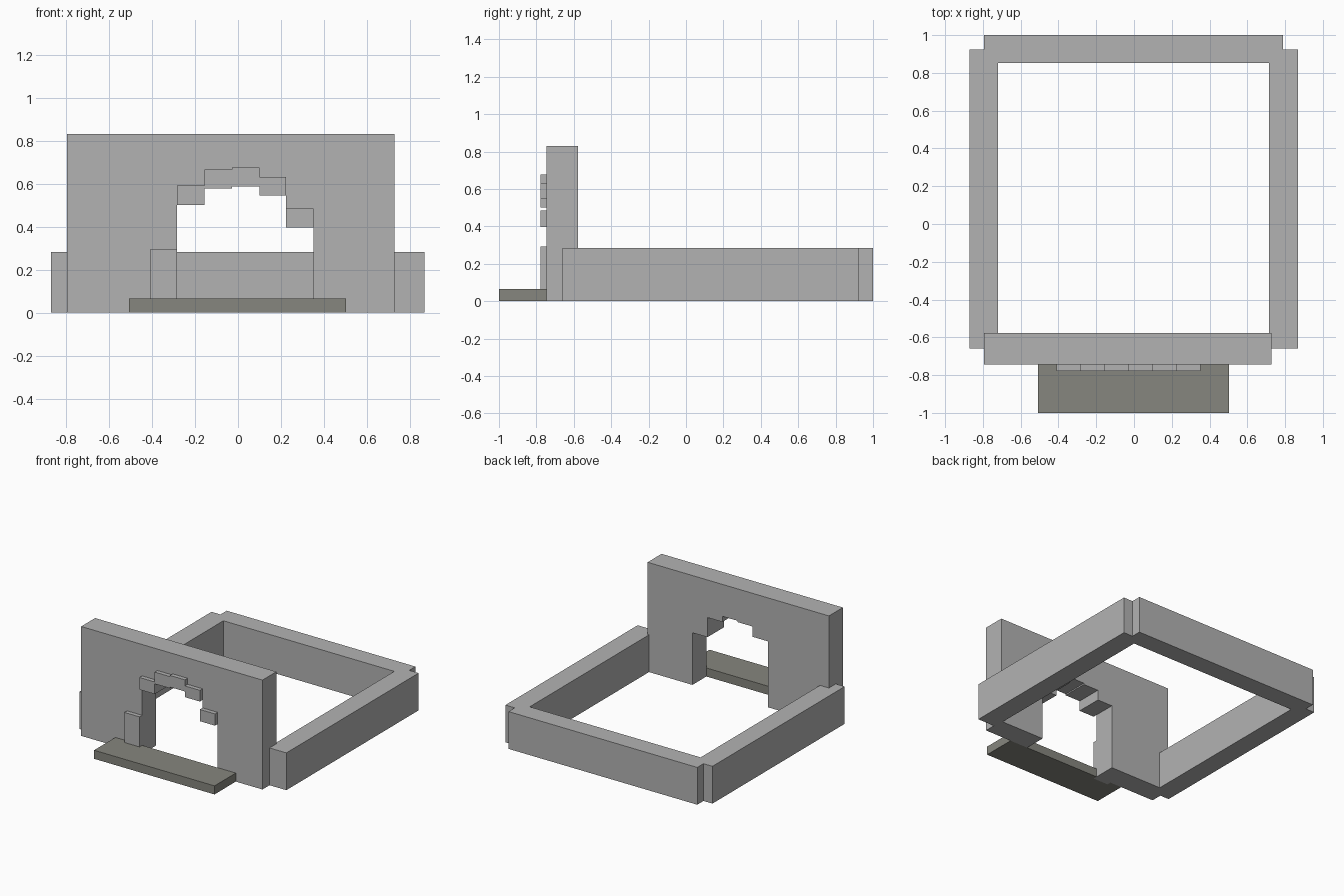
import bpy, bmesh

if "Cube" in bpy.data.objects:
    bpy.data.objects.remove(bpy.data.objects["Cube"])


def material(name, rgb):
    m = bpy.data.materials.new(name)
    m.diffuse_color = (*rgb, 1)
    m.use_nodes = True
    m.node_tree.nodes["Principled BSDF"].inputs["Base Color"].default_value = m.diffuse_color
    return m


STONE = material("grey stone", (0.45, 0.45, 0.45))
STEP = material("dark step stone", (0.24, 0.24, 0.21))


def finish(name, bm, mat):
    bmesh.ops.recalc_face_normals(bm, faces=bm.faces)
    mesh = bpy.data.meshes.new(name)
    bm.to_mesh(mesh)
    bm.free()
    mesh.materials.append(mat)
    ob = bpy.data.objects.new(name, mesh)
    bpy.context.collection.objects.link(ob)
    return ob


def box(name, x, y, z, mat=STONE):
    bm = bmesh.new()
    bmesh.ops.create_cube(bm, size=1)
    for v in bm.verts:
        v.co = [r[0] if c < 0 else r[1] for c, r in zip(v.co, (x, y, z))]
    return finish(name, bm, mat)


# Low ruined walls
for side, x in (("left", (-0.87, -0.72)), ("right", (0.715, 0.868))):
    box(side + "_wall", x, (-0.66, 0.925), (0, 0.283))
box("back_wall", (-0.795, 0.79), (0.853, 1.0), (0, 0.283))

# Arch stones: left, right, bottom, top
stones = [(-0.283, -0.155, 0.50, 0.592), (-0.155, -0.028, 0.578, 0.667),
          (-0.028, 0.099, 0.588, 0.676), (0.099, 0.224, 0.545, 0.63),
          (0.224, 0.351, 0.396, 0.485)]
for i, (x0, x1, z0, z1) in enumerate(stones):
    box(f"arch_stone_{i + 1}", (x0, x1), (-0.777, -0.745), (z0, z1))
box("arch_foot_stone", (-0.41, -0.283), (-0.777, -0.745), (0, 0.293))

# Tall front wall: outline with the stepped opening, pushed back in depth
outline = [(-0.795, 0), (-0.283, 0)]
for x0, x1, z0, z1 in stones:
    outline += [(x0, z0), (x1, z0)]
outline += [(0.351, 0), (0.727, 0), (0.727, 0.83), (-0.795, 0.83)]
bm = bmesh.new()
face = bm.faces.new([bm.verts.new((x, -0.745, z)) for x, z in outline])
ext = bmesh.ops.extrude_face_region(bm, geom=[face])
back = [g for g in ext["geom"] if isinstance(g, bmesh.types.BMVert)]
bmesh.ops.translate(bm, vec=(0, 0.167, 0), verts=back)
finish("front_wall", bm, STONE)

# Door step
box("door_step", (-0.508, 0.503), (-1.0, -0.745), (0, 0.065), STEP)
